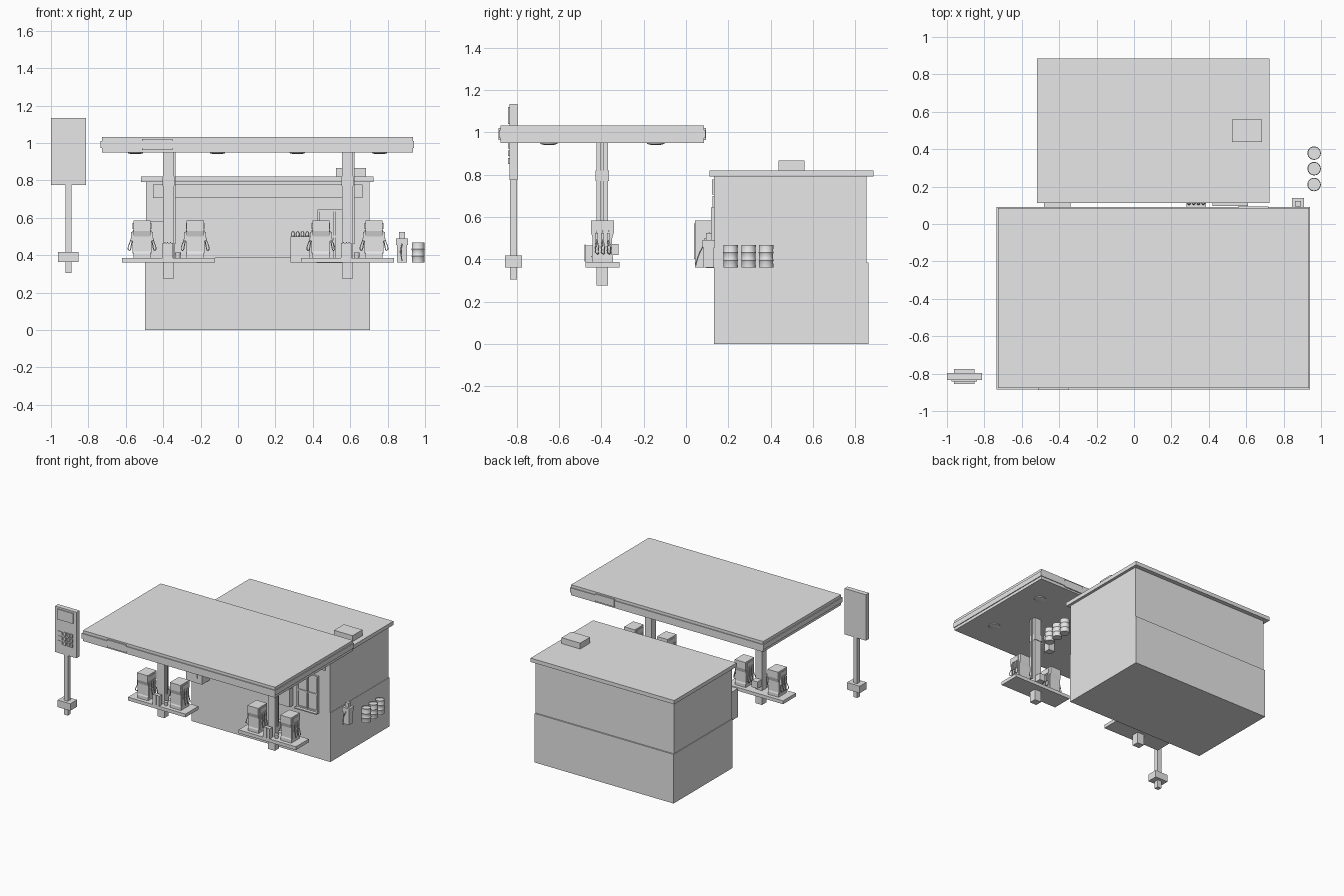
import bpy
import bmesh
import math
from mathutils import Vector

if "Cube" in bpy.data.objects:
    bpy.data.objects.remove(bpy.data.objects["Cube"], do_unlink=True)

grey = bpy.data.materials.new("plain_grey")
grey.use_nodes = True
grey.diffuse_color = (0.8, 0.8, 0.8, 1)
grey.node_tree.nodes["Principled BSDF"].inputs["Base Color"].default_value = (0.8, 0.8, 0.8, 1)


def link(name, data):
    obj = bpy.data.objects.new(name, data)
    bpy.context.collection.objects.link(obj)
    data.materials.append(grey)
    return obj


def finish(name, bm):
    bmesh.ops.recalc_face_normals(bm, faces=bm.faces)
    mesh = bpy.data.meshes.new(name)
    bm.to_mesh(mesh)
    bm.free()
    return link(name, mesh)


def box(name, x0, x1, y0, y1, z0, z1):
    """Box given by its limits on each axis."""
    bm = bmesh.new()
    bmesh.ops.create_cube(bm, size=1)
    lo, size = Vector((x0, y0, z0)), Vector((x1 - x0, y1 - y0, z1 - z0))
    for v in bm.verts:
        v.co = lo + Vector((size[i] * (v.co[i] + 0.5) for i in range(3)))
    return finish(name, bm)


def block(name, x, y, w, d, z0, z1):
    """Box given by its centre, width and depth."""
    return box(name, x - w / 2, x + w / 2, y - d / 2, y + d / 2, z0, z1)


def prism(name, profile, x0, x1):
    """Extrude a (y, z) profile along x."""
    bm = bmesh.new()
    face = bm.faces.new([bm.verts.new((x0, y, z)) for y, z in profile])
    out = bmesh.ops.extrude_face_region(bm, geom=[face])
    moved = [g for g in out["geom"] if isinstance(g, bmesh.types.BMVert)]
    bmesh.ops.translate(bm, vec=(x1 - x0, 0, 0), verts=moved)
    return finish(name, bm)


def lathe(name, x, y, profile, sides=24):
    """Turn a (radius, z) profile about a vertical axis, with capped ends."""
    bm = bmesh.new()
    rings = []
    for r, z in profile:
        angles = [math.tau * i / sides for i in range(sides)]
        rings.append([bm.verts.new((x + r * math.cos(a), y + r * math.sin(a), z)) for a in angles])
    for a, b in zip(rings, rings[1:]):
        for i in range(sides):
            j = (i + 1) % sides
            bm.faces.new((a[i], a[j], b[j], b[i]))
    bm.faces.new(rings[0])
    bm.faces.new(rings[-1])
    obj = finish(name, bm)
    bpy.ops.object.select_all(action="DESELECT")
    obj.select_set(True)
    bpy.context.view_layer.objects.active = obj
    bpy.ops.object.shade_smooth_by_angle(angle=math.radians(35))
    return obj


def tube(name, points, radius):
    curve = bpy.data.curves.new(name, "CURVE")
    curve.dimensions = "3D"
    curve.bevel_depth = radius
    curve.bevel_resolution = 1
    curve.resolution_u = 5
    spline = curve.splines.new("BEZIER")
    spline.bezier_points.add(len(points) - 1)
    for bp, p in zip(spline.bezier_points, points):
        bp.co = p
        bp.handle_left_type = bp.handle_right_type = "AUTO"
    return link(name, curve)


# Shop building
box("shop_foundation", -0.497, 0.706, 0.133, 0.863, 0, 0.384)
box("shop_walls", -0.492, 0.704, 0.133, 0.853, 0.384, 0.79)
box("shop_roof", -0.518, 0.725, 0.112, 0.886, 0.79, 0.82)
box("roof_vent", 0.524, 0.685, 0.438, 0.56, 0.82, 0.866)
box("shop_fascia_board", -0.455, 0.665, 0.124, 0.133, 0.706, 0.777)

# Shop front window and door
box("window_glass", -0.42, 0.345, 0.13, 0.134, 0.4, 0.7)
for i in range(5):
    x = -0.42 + i * 0.19
    box("window_mullion", x - 0.004, x + 0.004, 0.126, 0.134, 0.4, 0.7)
box("window_sill", -0.425, 0.35, 0.122, 0.134, 0.385, 0.4)
box("door_panel", 0.43, 0.6, 0.127, 0.134, 0.365, 0.645)
for x in (0.43, 0.515, 0.6):
    box("door_frame", x - 0.006, x + 0.006, 0.118, 0.134, 0.365, 0.645)
for z in (0.37, 0.5, 0.64):
    box("door_rail", 0.43, 0.6, 0.12, 0.134, z - 0.006, z + 0.006)
box("door_step", 0.42, 0.61, 0.095, 0.133, 0.358, 0.366)

# Vending cabinet and bottle rack against the front wall
box("vending_cabinet", -0.48, -0.34, 0.042, 0.133, 0.36, 0.583)
box("vending_door", -0.47, -0.38, 0.037, 0.042, 0.4, 0.57)
box("bottle_rack", 0.28, 0.385, 0.088, 0.133, 0.36, 0.5)
for i in range(4):
    lathe("bottle", 0.294 + i * 0.0255, 0.11, [(0.009, 0.5), (0.009, 0.515), (0.004, 0.526)], 10)

# Canopy with a raised band and a plate on each long side
box("canopy", -0.728, 0.935, -0.877, 0.085, 0.95, 1.032)
box("canopy_band", -0.735, 0.941, -0.884, 0.091, 0.972, 1.01)
box("front_canopy_plate", -0.513, -0.35, -0.887, -0.877, 0.963, 1.021)
box("back_canopy_plate", 0.557, 0.72, 0.085, 0.094, 0.963, 1.021)
for x in (-0.548, -0.11, 0.317, 0.757):
    for y in (-0.648, -0.143):
        lathe("canopy_lamp", x, y, [(0.022, 0.94), (0.04, 0.945), (0.042, 0.952)])


def hose(x, y, side):
    """Nozzle and hanging hose on one side of a pump."""
    s = side
    block("nozzle", x + s * 0.052, y, 0.014, 0.012, 0.475, 0.525)
    tube("pump_hose", [(x + s * 0.046, y, 0.535), (x + s * 0.058, y, 0.49),
                       (x + s * 0.069, y + 0.004, 0.425), (x + s * 0.056, y + 0.009, 0.46),
                       (x + s * 0.052, y + 0.003, 0.485)], 0.0025)


def pump(x, y):
    half = [(0.05, 0.386), (0.05, 0.41), (0.046, 0.42), (0.046, 0.5), (0.055, 0.53), (0.055, 0.584)]
    outline = [(y - d, z) for d, z in half] + [(y + d, z) for d, z in reversed(half)]
    prism("pump_body", outline, x - 0.046, x + 0.046)
    for s in (-1, 1):
        block("pump_screen", x + s * 0.047, y, 0.006, 0.07, 0.54, 0.572)
        block("pump_panel", x + s * 0.047, y, 0.006, 0.08, 0.41, 0.53)
        for dy in (-0.028, 0, 0.028):
            hose(x, y + dy, s)


# Two pump islands
ISLAND_Y = -0.395
for cx in (-0.371, 0.585):
    block("island", cx, ISLAND_Y, 0.497, 0.16, 0.36, 0.386)
    block("column", cx, ISLAND_Y, 0.058, 0.054, 0.275, 0.95)
    block("column_collar", cx, ISLAND_Y, 0.064, 0.064, 0.77, 0.82)
    box("column_pipe", cx + 0.029, cx + 0.038, -0.403, -0.391, 0.46, 0.95)
    for s in (-1, 1):
        pump(cx + s * 0.142, ISLAND_Y)
    # Bin, towel box and bucket beside the column
    block("bin", cx - 0.005, -0.459, 0.056, 0.036, 0.386, 0.465)
    for dx in (-0.02, -0.005, 0.01):
        block("bin_slat", cx + dx, -0.4775, 0.006, 0.003, 0.39, 0.47)
    box("towel_box", cx - 0.025, cx + 0.025, -0.368, -0.318, 0.42, 0.473)
    lathe("bucket", cx + 0.05, -0.43, [(0.013, 0.386), (0.016, 0.415)], 12)

# Price sign
SX, SY = -0.907, -0.815
block("sign_panel", SX, SY, 0.187, 0.038, 0.775, 1.134)
block("sign_pole", SX, SY, 0.033, 0.034, 0.305, 0.78)
block("sign_footing", SX, SY, 0.11, 0.082, 0.362, 0.417)
box("sign_header", -0.975, -0.84, -0.842, -0.834, 1.04, 1.12)
for row in range(3):
    z = 0.85 + row * 0.037
    box("price_label", -0.975, -0.935, -0.838, -0.834, z, z + 0.025)
    for col in range(3):
        x = -0.92 + col * 0.028
        box("price_tile", x, x + 0.018, -0.842, -0.834, z, z + 0.028)

# Air machine at the side
block("air_machine", 0.877, 0.108, 0.052, 0.05, 0.36, 0.46)
block("air_machine_head", 0.877, 0.108, 0.062, 0.06, 0.455, 0.49)
block("air_machine_cap", 0.877, 0.108, 0.03, 0.028, 0.49, 0.525).hide_render = False
tube("air_hose", [(0.877, 0.08, 0.46), (0.87, 0.06, 0.42), (0.877, 0.045, 0.37)], 0.003)

# Ribbed barrels
for y in (0.211, 0.296, 0.379):
    ribs = [(0.034, 0.36)]
    for z in (0.395, 0.432):
        ribs += [(0.033, z - 0.005), (0.036, z), (0.033, z + 0.005)]
    ribs += [(0.034, 0.468), (0.031, 0.468), (0.031, 0.463)]
    lathe("barrel", 0.963, y, ribs)
